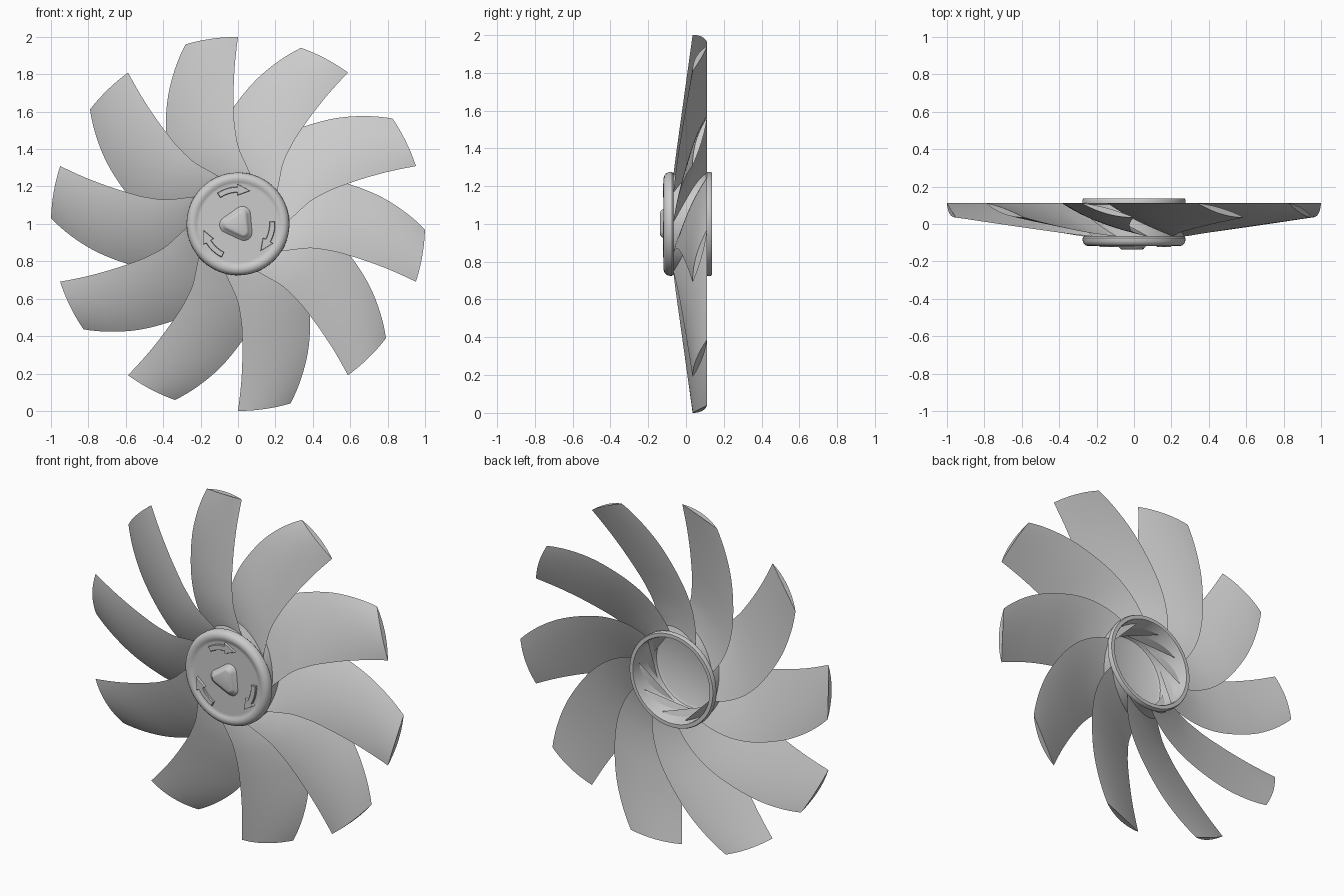
import bpy, bmesh, math
from math import radians, sin, cos, pi

if "Cube" in bpy.data.objects:
    bpy.data.objects.remove(bpy.data.objects["Cube"])

CENTRE = (0, 0, 1.0)


def polar(r, deg, y):
    a = radians(deg)
    return (r * cos(a), y, r * sin(a))


def loft(name, loops, cap_start=True, cap_end=True, angle=35):
    """Skin a list of equal-length closed loops into one smooth-shaded object."""
    bm = bmesh.new()
    rings = [[bm.verts.new(p) for p in loop] for loop in loops]
    n = len(rings[0])
    for a, b in zip(rings, rings[1:]):
        for i in range(n):
            j = (i + 1) % n
            bm.faces.new((a[i], a[j], b[j], b[i]))
    if cap_start:
        bm.faces.new(rings[0])
    if cap_end:
        bm.faces.new(rings[-1])
    bmesh.ops.recalc_face_normals(bm, faces=bm.faces)
    mesh = bpy.data.meshes.new(name)
    bm.to_mesh(mesh)
    bm.free()
    obj = bpy.data.objects.new(name, mesh)
    obj.location = CENTRE
    bpy.context.collection.objects.link(obj)
    bpy.ops.object.select_all(action='DESELECT')
    obj.select_set(True)
    bpy.context.view_layer.objects.active = obj
    bpy.ops.object.shade_smooth_by_angle(angle=radians(angle))
    return obj


def repeat(obj, count):
    """Linked copies turned around the fan axis."""
    for k in range(1, count):
        c = obj.copy()
        c.name = f"{obj.name}_{k + 1}"
        c.rotation_euler = (0, 2 * pi * k / count, 0)
        bpy.context.collection.objects.link(c)


def spline(pts, x):
    """Smooth curve through (x, value) points."""
    def slope(i):
        a, b = pts[max(i - 1, 0)], pts[min(i + 1, len(pts) - 1)]
        return (b[1] - a[1]) / (b[0] - a[0])
    i = 0
    while i < len(pts) - 2 and x > pts[i + 1][0]:
        i += 1
    (x0, v0), (x1, v1) = pts[i], pts[i + 1]
    h = x1 - x0
    t = (x - x0) / h
    return ((2*t**3 - 3*t**2 + 1) * v0 + (t**3 - 2*t**2 + t) * h * slope(i)
            + (3*t**2 - 2*t**3) * v1 + (t**3 - t**2) * h * slope(i + 1))


# Hub: turned cup, rounded front rim, open at the back
profile = [(.205, -.109), (.215, -.109), (.222, -.112), (.232, -.117), (.245, -.118),
           (.258, -.114), (.268, -.105), (.274, -.092), (.275, -.075), (.268, -.066),
           (.268, .105), (.275, .11), (.275, .13), (.271, .137), (.25, .137),
           (.246, .13), (.24, -.05), (.235, -.062), (.222, -.07)]
loft("hub", [[polar(r, 360 * i / 96, y) for i in range(96)] for r, y in profile])

# Blade: lens section between a leading and a trailing edge (angle along radius)
LEAD = [(.255, 71), (.29, 78.5), (.39, 88.5), (.505, 91.7), (.63, 92.1), (.81, 91.4), (1, 90)]
TRAIL = [(.255, 158), (.42, 144), (.63, 127.8), (.81, 116.9), (1, 106.3)]
SPAN, CHORD = 28, 16


def blade_point(r, s, side):
    a0, a1 = spline(LEAD, r), spline(TRAIL, r)
    y0 = -.065 + .1 * (r - .28) / .72
    y = y0 + (.112 - y0) * s
    y += (-.020 if side < 0 else .011) * 4 * s * (1 - s)
    return polar(r, a0 + (a1 - a0) * s, y)


sections = []
for k in range(SPAN + 1):
    r = .255 + .745 * k / SPAN
    front = [blade_point(r, i / CHORD, -1) for i in range(CHORD + 1)]
    back = [blade_point(r, i / CHORD, 1) for i in range(CHORD - 1, 0, -1)]
    sections.append(front + back)
repeat(loft("blade", sections), 10)


# Raised rounded triangle in the middle of the cap
def triangle(d, c, y):
    loop = []
    for corner in (-55, 65, 185):
        cx, _, cz = polar(d, corner, 0)
        for i in range(9):
            x, _, z = polar(c, corner - 60 + 15 * i, 0)
            loop.append((cx + x, y, cz + z))
    return loop


loft("cap_triangle", [triangle(*v) for v in (
    (.056, .046, -.105), (.056, .042, -.111), (.055, .034, -.116), (.052, .027, -.127),
    (.049, .023, -.134), (.046, .018, -.137))], cap_start=False, angle=50)


# Raised curved direction arrows
def arrow(inset, y):
    tail, neck = 124 - inset * 300, 91
    outer = [polar(.199 - inset, tail + (neck - tail) * i / 8, y) for i in range(9)]
    inner = [polar(.168 + inset, neck + (tail - neck) * i / 8, y) for i in range(9)]
    head = [polar(.215 - inset, neck - inset * 300, y), polar(.188, 70 + inset * 400, y),
            polar(.152 + inset, neck - inset * 300, y)]
    return outer + head + inner


repeat(loft("direction_arrow", [arrow(0, -.104), arrow(0, -.119), arrow(.003, -.123)],
            cap_start=False), 3)
